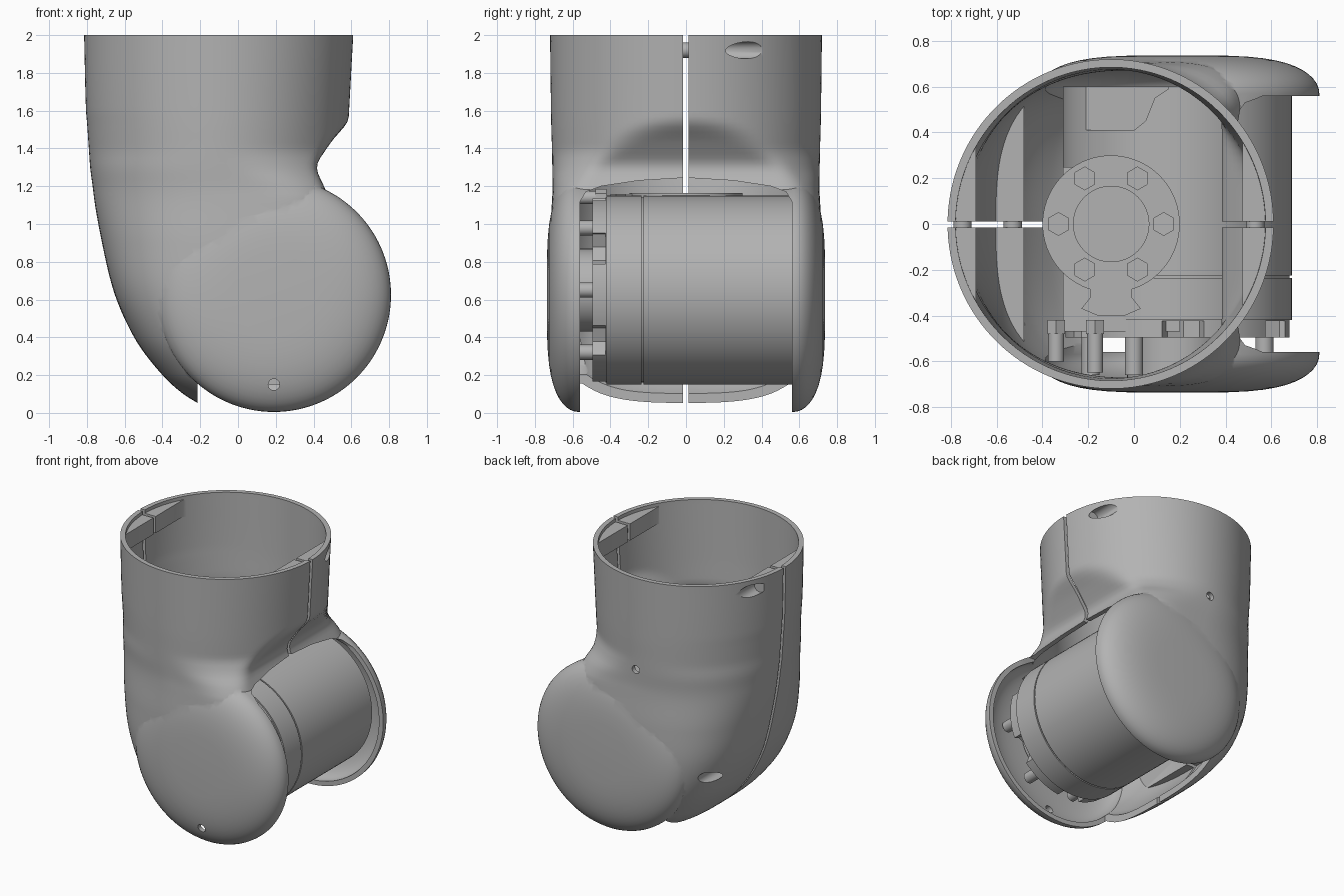
import bpy, bmesh, math
from mathutils import Matrix, Vector

old = bpy.data.objects.get("Cube")
if old:
    bpy.data.objects.remove(old, do_unlink=True)

grey = bpy.data.materials.new("plain grey")
grey.use_nodes = True
COLOUR = (0.45, 0.45, 0.45, 1)
grey.diffuse_color = COLOUR
grey.node_tree.nodes["Principled BSDF"].inputs["Base Color"].default_value = COLOUR
MX, MZ = 0.19, 0.65  # motor axis


def finish(name, bm):
    bmesh.ops.recalc_face_normals(bm, faces=bm.faces)
    mesh = bpy.data.meshes.new(name)
    bm.to_mesh(mesh)
    bm.free()
    obj = bpy.data.objects.new(name, mesh)
    bpy.context.collection.objects.link(obj)
    mesh.materials.append(grey)
    return obj


def box(name, x0, x1, y0, y1, z0, z1):
    bm = bmesh.new()
    bmesh.ops.create_cube(bm, size=1)
    bmesh.ops.scale(bm, vec=(x1 - x0, y1 - y0, z1 - z0), verts=bm.verts)
    bmesh.ops.translate(bm, vec=((x0 + x1) / 2, (y0 + y1) / 2, (z0 + z1) / 2), verts=bm.verts)
    return finish(name, bm)


def rod(name, start, end, radius, sides=32):
    a, b = Vector(start), Vector(end)
    turn = (b - a).to_track_quat("Z", "Y").to_matrix().to_4x4()
    bm = bmesh.new()
    bmesh.ops.create_cone(bm, cap_ends=True, segments=sides, radius1=radius, radius2=radius,
                          depth=(b - a).length, matrix=Matrix.Translation((a + b) / 2) @ turn)
    return finish(name, bm)


def prism(name, points, axis):
    """Extrude a closed outline along a vector."""
    bm = bmesh.new()
    face = bm.faces.new([bm.verts.new(p) for p in points])
    new = bmesh.ops.extrude_face_region(bm, geom=[face])["geom"]
    bmesh.ops.translate(bm, vec=axis, verts=[v for v in new if isinstance(v, bmesh.types.BMVert)])
    return finish(name, bm)


def skin(name, rings):
    """Join closed rings of points into a capped solid."""
    bm = bmesh.new()
    loops = [[bm.verts.new(p) for p in ring] for ring in rings]
    for lower, upper in zip(loops, loops[1:]):
        for i in range(len(lower)):
            k = (i + 1) % len(lower)
            bm.faces.new((lower[i], lower[k], upper[k], upper[i]))
    bm.faces.new(loops[0])
    bm.faces.new(loops[-1])
    return finish(name, bm)


def cut(obj, *tools, operation="DIFFERENCE"):
    for tool in tools:
        mod = obj.modifiers.new("cut", "BOOLEAN")
        mod.operation, mod.solver, mod.object = operation, "EXACT", tool
        bpy.context.view_layer.objects.active = obj
        bpy.ops.object.modifier_apply(modifier=mod.name)
        bpy.data.objects.remove(tool, do_unlink=True)


def smooth(obj):
    bpy.ops.object.select_all(action="DESELECT")
    obj.select_set(True)
    bpy.context.view_layer.objects.active = obj
    bpy.ops.object.shade_smooth_by_angle(angle=math.radians(35))


# Housing sections: height, left edge, centre, left and right squareness, half width, right limit
ROWS = [
    (0.05, -0.21, 0.19, 3, 2.3, 0.54, 1),
    (0.1, -0.29, 0.18, 3, 2.3, 0.6, 1),
    (0.2, -0.4, 0.17, 3, 2.4, 0.675, 1),
    (0.4, -0.55, 0.14, 3, 2.6, 0.715, 1),
    (0.65, -0.66, 0.1, 2.9, 2.8, 0.725, 1),
    (0.9, -0.72, 0.05, 2.6, 3.2, 0.722, 0.7),
    (1.12, -0.76, 0.0, 2.3, 4, 0.71, 0.5),
    (1.2, -0.77, -0.04, 2.2, 3.3, 0.706, 0.455),
    (1.3, -0.783, -0.08, 2.1, 2.3, 0.708, 0.418),
    (1.4, -0.79, -0.1, 2, 2, 0.71, 0.47),
    (1.54, -0.8, -0.1, 2, 2, 0.714, 0.6),
    (1.6, -0.805, -0.1, 2, 2, 0.715, 0.75),
    (2.0, -0.815, -0.1, 2, 2, 0.72, 0.8),
]


def row_at(z):
    """Smooth interpolation through the section rows."""
    z = min(max(z, ROWS[0][0]), 2)
    i = max(k for k in range(len(ROWS) - 1) if ROWS[k][0] <= z)
    a, b = ROWS[i], ROWS[i + 1]
    before, after = ROWS[max(i - 1, 0)], ROWS[min(i + 2, len(ROWS) - 1)]
    h = b[0] - a[0]
    t = (z - a[0]) / h
    out = []
    for k in range(1, 7):
        d = (b[k] - a[k]) / h
        d0 = (a[k] - before[k]) / (a[0] - before[0]) if i else d
        d1 = (after[k] - b[k]) / (after[0] - b[0]) if after is not b else d
        m0 = 2 * d0 * d / (d0 + d) if d0 * d > 0 else 0
        m1 = 2 * d1 * d / (d1 + d) if d1 * d > 0 else 0
        out.append(a[k] + h * t * (m0 + t * (3 * d - 2 * m0 - m1 + t * (m0 + m1 - 2 * d))))
    return out


def right_edge(z):
    if z < 1.1:
        return MX + math.sqrt(max(0.59 ** 2 - (z - 0.63) ** 2, 0.04))
    return 0.585 + 0.055 * (z - 1.54)


def soft_min(a, b, blend=0.05):
    h = max(blend - abs(a - b), 0) / blend
    return min(a, b) - h * h * blend / 4


def loft(name, inset, low, high, levels=80, sides=120):
    rings = []
    for j in range(levels + 1):
        z = low + (high - low) * (j / levels) ** 1.2
        zs = z - inset * max(0, 1 - z / 0.63)
        left, cx, left_power, right_power, width, limit = row_at(zs)
        right = right_edge(min(zs, 2))
        ring = []
        for i in range(sides):
            a = 2 * math.pi * (i + 0.5) / sides
            c, s = math.cos(a), math.sin(a)
            n, reach = (right_power, right - cx) if c > 0 else (left_power, cx - left)
            x = cx + math.copysign(abs(c) ** (2 / n), c) * (reach - inset)
            y = math.copysign(abs(s) ** (2 / n), s) * (width - inset)
            ring.append((soft_min(x, limit - inset), y, z))
        rings.append(ring)
    return skin(name, rings)


def barrel(name, inset, sides=120):
    """Round cheeks: a cylinder across the joint with domed ends."""
    radius, steep = 0.62 - inset, 12
    half = []
    for k in range(steep + 1):
        a = math.pi / 2 * k / steep
        half.append((radius * (0.04 + 0.96 * math.cos(a) ** 0.55), 0.57 + (0.167 - inset) * math.sin(a)))
    profile = [(r, -y) for r, y in reversed(half)] + half
    return skin(name, [[(MX + r * math.cos(2 * math.pi * i / sides), y,
                         0.625 + r * math.sin(2 * math.pi * i / sides)) for i in range(sides)]
                       for r, y in profile])


# Hollow housing with screw seats left standing along the seam
housing = loft("housing", 0, 0.05, 2)
cut(housing, barrel("cheeks", 0), operation="UNION")
cavity = loft("cavity", 0.035, 0.08, 2.05)
cut(cavity, barrel("cheek_cavity", 0.035), operation="UNION")
cut(cavity,
    box("seat_a", -1, -0.69, -0.6, 0.6, 1.85, 1.975),
    box("seat_b", 0.475, 0.65, -0.6, 0.6, 1.85, 1.975),
    box("seat_c", -1, -0.48, -0.6, 0.6, 0.46, 0.59))
cut(housing, cavity)

# Joint opening with an arched top, and the seam
arch = [(-0.215, y, z) for y, z in ((-0.56, -0.1), (0.56, -0.1), (0.56, 1.12), (0.53, 1.17),
        (0.45, 1.2), (0.25, 1.23), (0, 1.245), (-0.25, 1.23), (-0.45, 1.2), (-0.53, 1.17), (-0.56, 1.12))]
cut(housing, prism("opening", arch, (1.2, 0, 0)),
    box("seam", -1, 1, -0.016, 0.012, -0.1, 2.1))

# Screw holes and the pins bridging the seam
for x, z in ((0.53, 1.92), (-0.75, 1.92), (-0.53, 0.54)):
    cut(housing, rod("screw_hole", (x, 0.2, z), (x, 0.9, z), 0.045))
    smooth(rod("seam_pin", (x, -0.05, z), (x, 0.05, z), 0.04))
cut(housing, rod("front_hole", (MX, -0.9, 0.15), (MX, -0.55, 0.15), 0.03),
    rod("back_hole", (-0.08, 0.5, 1.31), (-0.08, 0.9, 1.31), 0.03))
smooth(housing)

# Motor lying across the joint
motor = rod("motor_body", (MX, -0.225, MZ), (MX, 0.6, MZ), 0.5, 96)
pocket = [(x, y, 0.95) for x, y in ((-0.29, 0.7), (-0.29, 0.57), (-0.27, 0.43), (-0.23, 0.41),
          (0.0, 0.41), (0.05, 0.45), (0.09, 0.55), (0.15, 0.59), (0.15, 0.7))]
cut(motor, prism("pocket", pocket, (0, 0, 0.35)))
smooth(motor)
smooth(rod("motor_groove", (MX, -0.24, MZ), (MX, -0.22, MZ), 0.49, 96))
smooth(rod("motor_front_ring", (MX, -0.42, MZ), (MX, -0.235, MZ), 0.5, 96))

# Notched end cap and its mounting posts
cap = rod("motor_end_cap", (MX, -0.495, MZ), (MX, -0.41, MZ), 0.49, 96)
for k in range(6):
    a = math.radians(27 + 60 * k)
    x, z = MX + 0.5 * math.cos(a), MZ + 0.5 * math.sin(a)
    cut(cap, rod("notch", (x, -0.6, z), (x, -0.425, z), 0.1, 8))
smooth(cap)
smooth(rod("motor_hub", (MX, -0.69, MZ), (MX, -0.48, MZ), 0.22, 48))
for k in range(6):
    a = math.radians(60 * k)
    x, z = MX + 0.38 * math.cos(a), MZ + 0.38 * math.sin(a)
    smooth(rod("mounting_post", (x, -0.66, z), (x, -0.48, z), 0.04))
for x, end in ((-0.34, -0.6), (-0.17, -0.65)):
    smooth(rod("bracket_post", (x, end, 1.14), (x, -0.43, 1.14), 0.035))
    rod("bracket_nut", (x, -0.48, 1.14), (x, -0.42, 1.14), 0.045, 6)

# Round flange on a saddle above the motor
FX = -0.1
flange = rod("flange", (FX, 0, 1.08), (FX, 0, 1.165), 0.3, 72)
cut(flange, rod("bore", (FX, 0, 1.13), (FX, 0, 1.3), 0.165, 48))
for k in range(6):
    a = math.radians(60 * k)
    x, y = FX + 0.23 * math.cos(a), 0.23 * math.sin(a)
    cut(flange, rod("bolt_pocket", (x, y, 1.13), (x, y, 1.3), 0.05, 6))
smooth(flange)
tab = [(FX + x, y, 1.08) for x, y in ((-0.09, -0.25), (-0.09, -0.32), (-0.13, -0.37), (-0.06, -0.4),
       (0.06, -0.4), (0.13, -0.37), (0.09, -0.32), (0.09, -0.25))]
prism("flange_tab", tab, (0, 0, 0.08))
box("flange_saddle", -0.31, 0.2, -0.47, 0.25, 0.8, 1.09)
